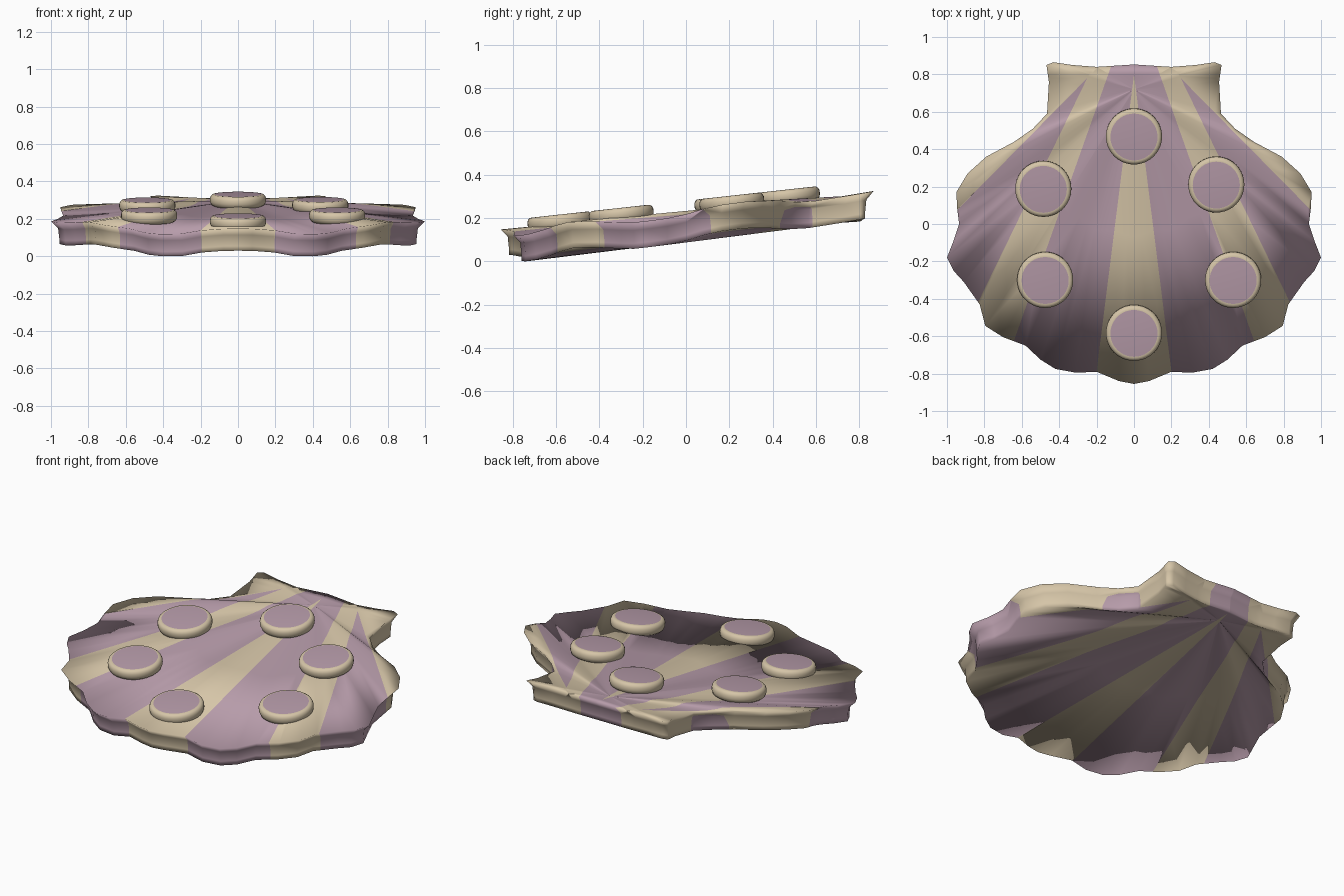
import bpy, bmesh, math
from mathutils import Vector

if "Cube" in bpy.data.objects:
    bpy.data.objects.remove(bpy.data.objects["Cube"])

SLOPE = 0.11      # the whole shell leans upwards to the back
APEX = (0.0, 0.72)


def material(name, col):
    m = bpy.data.materials.new(name)
    m.diffuse_color = (*col, 1)
    m.use_nodes = True
    m.node_tree.nodes["Principled BSDF"].inputs["Base Color"].default_value = m.diffuse_color
    return m


cream = material("cream", (0.67, 0.56, 0.39))
mauve = material("mauve", (0.47, 0.33, 0.40))


def finish(bm, name):
    bmesh.ops.recalc_face_normals(bm, faces=bm.faces)
    for f in bm.faces:
        f.smooth = True
    me = bpy.data.meshes.new(name)
    bm.to_mesh(me)
    bm.free()
    me.materials.append(cream)
    me.materials.append(mauve)
    ob = bpy.data.objects.new(name, me)
    bpy.context.collection.objects.link(ob)
    return ob


# Half outline from front centre to back centre: x, y, rib height
HALF = [(0, -.855, .02), (.08, -.84, .018), (.2, -.79, .004), (.31, -.795, -.014),
        (.42, -.775, -.018), (.5, -.725, -.015), (.58, -.65, -.002), (.7, -.605, .01),
        (.795, -.545, .02), (.825, -.43, .01), (.91, -.31, -.008), (.965, -.25, -.015),
        (1.0, -.18, -.015), (.965, -.09, -.013), (.935, .0, -.004), (.945, .08, .012),
        (.95, .17, .022), (.89, .27, .024), (.79, .36, .018), (.64, .44, .006),
        (.54, .51, -.004), (.465, .59, -.008), (.455, .76, .0), (.468, .85, .006),
        (.43, .865, .008), (.33, .85, .002), (.2, .84, -.004), (0, .853, .002)]
outline = HALF + [(-x, y, d) for x, y, d in HALF[-2:0:-1]]

# Stripe edges: start x, start y, sideways run per unit towards the front
EDGES = [(0, .80, .126), (.12, .85, .354), (.25, .78, .487), (.25, .78, .986)]


def is_mauve(x, y):
    e = [abs(x) - (sx + k * (sy - y)) for sx, sy, k in EDGES]
    if y < .78 and e[2] > 0 and e[3] < 0:
        return True
    return e[1] < 0 and (y > .80 or e[0] > 0)


# Shell body: top surface, hollow rim wall and matching underside
bm = bmesh.new()


def ring(t, scale, base):
    vs = []
    for x, y, d in outline:
        x, y = x * scale, y * scale
        px, py = APEX[0] + (x - APEX[0]) * t, APEX[1] + (y - APEX[1]) * t
        vs.append(bm.verts.new((px, py, base + SLOPE * py + d * t)))
    return vs


def fan(centre, loop):
    for i in range(len(loop)):
        bm.faces.new((centre, loop[i], loop[(i + 1) % len(loop)]))


TOP, BOTTOM = .222, .100
rings = [ring(.5, 1, TOP), ring(1, 1, TOP), ring(1, .962, .185),
         ring(1, .955, .125), ring(1, .955, BOTTOM), ring(.5, .955, BOTTOM)]
for a, b in zip(rings, rings[1:]):
    for i in range(len(a)):
        j = (i + 1) % len(a)
        bm.faces.new((a[i], a[j], b[j], b[i]))
fan(bm.verts.new((*APEX, TOP + SLOPE * APEX[1])), rings[0])
fan(bm.verts.new((*APEX, BOTTOM + SLOPE * APEX[1])), rings[-1])
bmesh.ops.recalc_face_normals(bm, faces=bm.faces)

# Cut the stripes into the faces, then colour them
for sx, sy, k in EDGES:
    for side in (1, -1):
        bmesh.ops.bisect_plane(bm, geom=bm.verts[:] + bm.edges[:] + bm.faces[:], dist=1e-5,
                               plane_co=(side * sx, sy, 0), plane_no=(1, side * k, 0))
for sy in (.78, .80):
    bmesh.ops.bisect_plane(bm, geom=bm.verts[:] + bm.edges[:] + bm.faces[:], dist=1e-5,
                           plane_co=(0, sy, 0), plane_no=(0, 1, 0))
for f in bm.faces:
    c = f.calc_center_median()
    f.material_index = int(is_mauve(c.x, c.y))
low = min(v.co.z for v in bm.verts)
for v in bm.verts:
    v.co.z -= low
finish(bm, "shell_body")

# Round buttons: cream rounded rim with a mauve face
PROFILE = [(.13, -.018), (.144, -.008), (.15, .008), (.15, .026), (.145, .038),
           (.136, .045), (.126, .046)]
SPOTS = [(0, .47), (-.485, .19), (.44, .213), (-.475, -.297), (.53, -.297), (0, -.58)]
N = 40
for n, (bx, by) in enumerate(SPOTS):
    bm = bmesh.new()
    loops = [[bm.verts.new((r * math.cos(2 * math.pi * i / N),
                            r * math.sin(2 * math.pi * i / N), z)) for i in range(N)]
             for r, z in PROFILE]
    for a, b in zip(loops, loops[1:]):
        for i in range(N):
            j = (i + 1) % N
            bm.faces.new((a[i], a[j], b[j], b[i]))
    bm.faces.new(loops[0])
    bm.faces.new(loops[-1]).material_index = 1
    ob = finish(bm, f"button_{n + 1}")
    ob.location = (bx, by, .234 + SLOPE * by)
    ob.rotation_euler = (math.atan(SLOPE), 0, 0)
